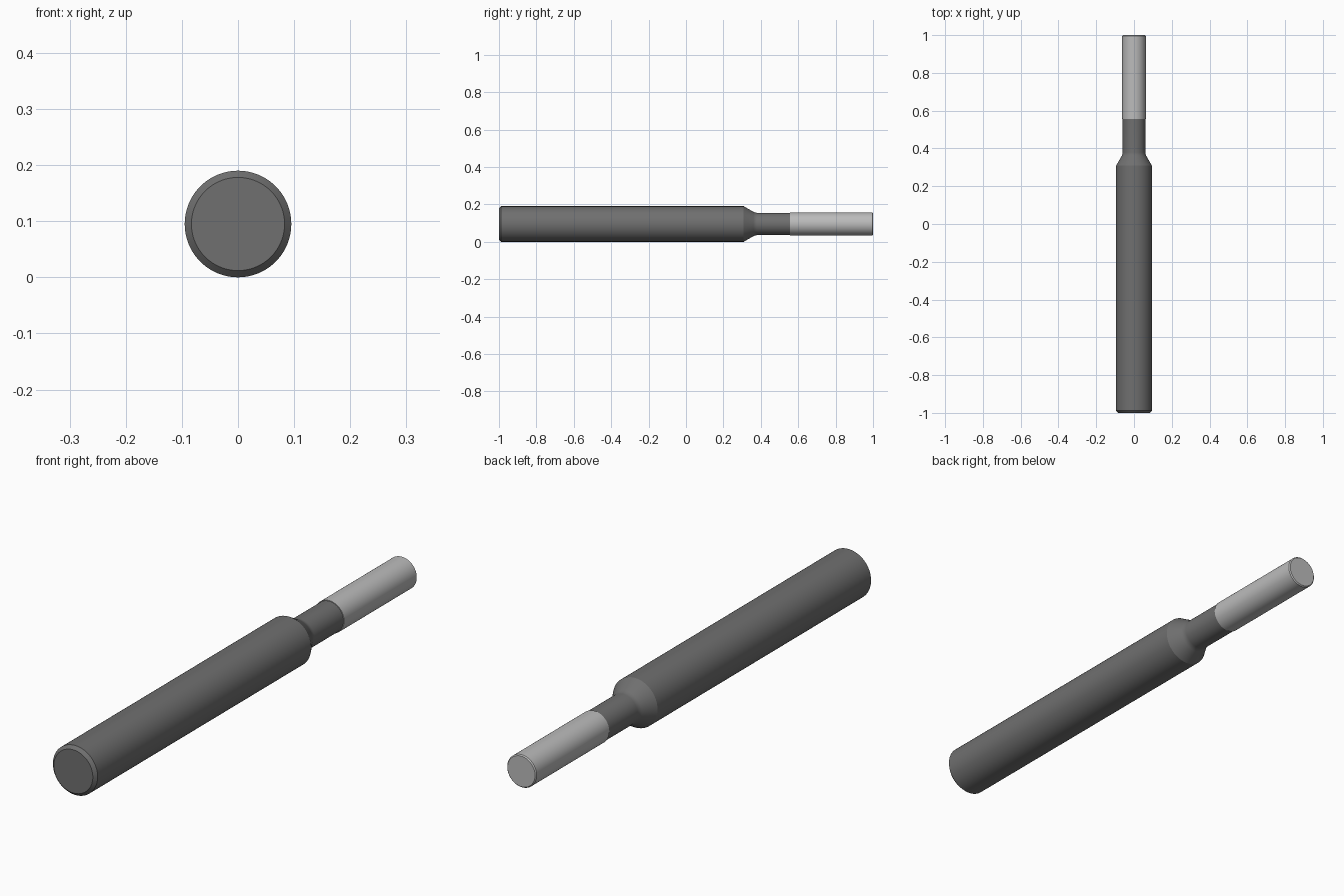
import bpy, bmesh
from math import radians, sin, cos, tan
from mathutils import Matrix, Vector

if "Cube" in bpy.data.objects:
    bpy.data.objects.remove(bpy.data.objects["Cube"])

AXIS_Z = 0.095
SEGMENTS = 96


def grey(name, value):
    mat = bpy.data.materials.new(name)
    mat.diffuse_color = (value, value, value, 1)
    mat.use_nodes = True
    mat.node_tree.nodes["Principled BSDF"].inputs["Base Color"].default_value = mat.diffuse_color
    return mat


def turned_part(name, profile, mat):
    """Spin a (y, radius) profile around the long axis; ends lie on the axis."""
    bm = bmesh.new()
    verts = [bm.verts.new((r, y, AXIS_Z)) for y, r in profile]
    edges = [bm.edges.new(pair) for pair in zip(verts, verts[1:])]
    bmesh.ops.spin(bm, geom=verts + edges, cent=(0, 0, AXIS_Z), axis=(0, 1, 0),
                   angle=radians(360), steps=SEGMENTS)
    bmesh.ops.remove_doubles(bm, verts=bm.verts, dist=1e-5)
    bmesh.ops.recalc_face_normals(bm, faces=bm.faces)
    mesh = bpy.data.meshes.new(name)
    bm.to_mesh(mesh)
    bm.free()
    mesh.materials.append(mat)
    obj = bpy.data.objects.new(name, mesh)
    bpy.context.collection.objects.link(obj)
    bpy.ops.object.select_all(action='DESELECT')
    obj.select_set(True)
    bpy.context.view_layer.objects.active = obj
    bpy.ops.object.shade_smooth_by_angle(angle=radians(20))
    return obj


# Concave fillet where the 30 degree shoulder runs into the neck
NECK_R, FILLET_R, FILLET_Y = 0.06, 0.04, 0.38
fillet = []
for i in range(7):
    a = radians(30) * (1 - i / 6)
    fillet.append((FILLET_Y - FILLET_R * sin(a), NECK_R + FILLET_R * (1 - cos(a))))
shoulder_y = fillet[0][0] - (0.095 - fillet[0][1]) / tan(radians(30))

# Shank: chamfered butt, cylinder, tapered shoulder and reduced neck
turned_part("shank", [(-1, 0), (-1, 0.083), (-0.988, 0.095), (shoulder_y, 0.095)]
            + fillet + [(0.555, NECK_R), (0.555, 0)], grey("dark_grey", 0.16))

# Cutting head: slightly wider plain cylinder with a tiny edge chamfer
turned_part("cutting_head", [(0.555, 0), (0.555, 0.0625), (0.996, 0.0625),
                             (1, 0.0585), (1, 0)], grey("light_grey", 0.5))
